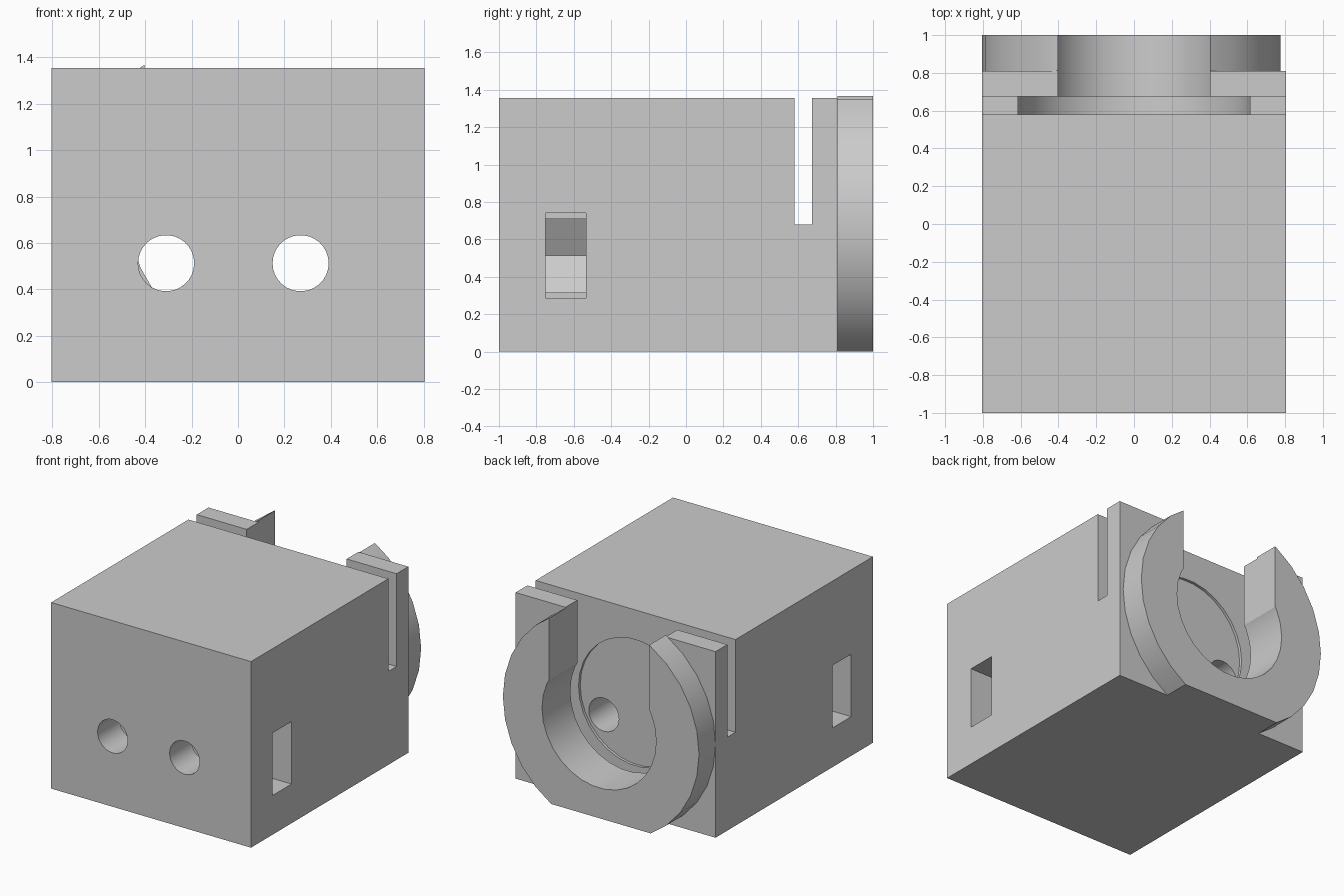
import bpy, bmesh
from math import cos, sin, tau, radians

old = bpy.data.objects.get("Cube")
if old:
    bpy.data.objects.remove(old)

grey = bpy.data.materials.new("plain_grey")
grey.use_nodes = True
grey.diffuse_color = (0.6, 0.6, 0.6, 1)
grey.node_tree.nodes["Principled BSDF"].inputs["Base Color"].default_value = (0.6, 0.6, 0.6, 1)


def prism(name, outline, y0, y1):
    """Extrude an (x, z) outline from y0 to y1."""
    bm = bmesh.new()
    face = bm.faces.new([bm.verts.new((x, y0, z)) for x, z in outline])
    out = bmesh.ops.extrude_face_region(bm, geom=[face])["geom"]
    moved = [v for v in out if isinstance(v, bmesh.types.BMVert)]
    bmesh.ops.translate(bm, verts=moved, vec=(0, y1 - y0, 0))
    bmesh.ops.recalc_face_normals(bm, faces=bm.faces)
    mesh = bpy.data.meshes.new(name)
    bm.to_mesh(mesh)
    bm.free()
    mesh.materials.append(grey)
    obj = bpy.data.objects.new(name, mesh)
    bpy.context.collection.objects.link(obj)
    return obj


def box(name, x0, x1, y0, y1, z0, z1):
    return prism(name, [(x0, z0), (x1, z0), (x1, z1), (x0, z1)], y0, y1)


def rod(name, x, z, r, y0, y1, sides=30):
    ring = [(x + r * cos(tau * i / sides), z + r * sin(tau * i / sides)) for i in range(sides)]
    return prism(name, ring, y0, y1)


def cut(target, cutters):
    bpy.context.view_layer.objects.active = target
    for c in cutters:
        c.hide_render = True
        mod = target.modifiers.new("cut", "BOOLEAN")
        mod.operation, mod.solver, mod.object = "DIFFERENCE", "EXACT", c
        bpy.ops.object.modifier_apply(modifier=mod.name)


HALF, TOP, MID = 0.805, 1.355, 0.68

# Main parts
block = box("mount_block", -HALF, HALF, -1, 0.81, 0, TOP)
collar = rod("rear_collar", -0.015, MID, 0.79, 0.81, 1)

# Socket that opens upward through the rear
socket = [
    rod("socket_bore", 0, MID, 0.46, 0.63, 1.1),
    box("socket_slot", -0.403, 0.403, 0.63, 1.1, MID, 2),
]

# Wide groove with a round bottom, and a shallow round seat in its wall
groove = [
    rod("groove_bore", 0, MID, 0.615, 0.58, 0.675, 48),
    box("groove_slot", -1, 1, 0.58, 0.675, MID, 2),
    rod("shallow_seat", 0, MID, 0.46, 0.56, 0.63),
]

# Bolt holes with hexagonal nut pockets reached from the sides
bolts = []
for x, side in ((-0.31, -1), (0.27, 1)):
    x0, x1 = sorted((x, side))
    bolts += [
        rod("bolt_hole", x, 0.513, 0.121, -1.1, 0.65),
        rod("nut_pocket", x, 0.513, 0.227, -0.75, -0.535, 6),
        box("nut_slot", x0, x1, -0.75, -0.535, 0.286, 0.74),
    ]

floor_cut = box("floor_cut", -1, 1, 0.7, 1.1, -1, 0)
cut(block, socket + groove + bolts)
cut(collar, socket + [floor_cut])

for helper in socket + groove + bolts + [floor_cut]:
    bpy.data.objects.remove(helper)

# Soft shading on round walls, crisp edges elsewhere
for obj in (block, collar):
    bpy.ops.object.select_all(action="DESELECT")
    obj.select_set(True)
    bpy.context.view_layer.objects.active = obj
    bpy.ops.object.shade_smooth_by_angle(angle=radians(30))
